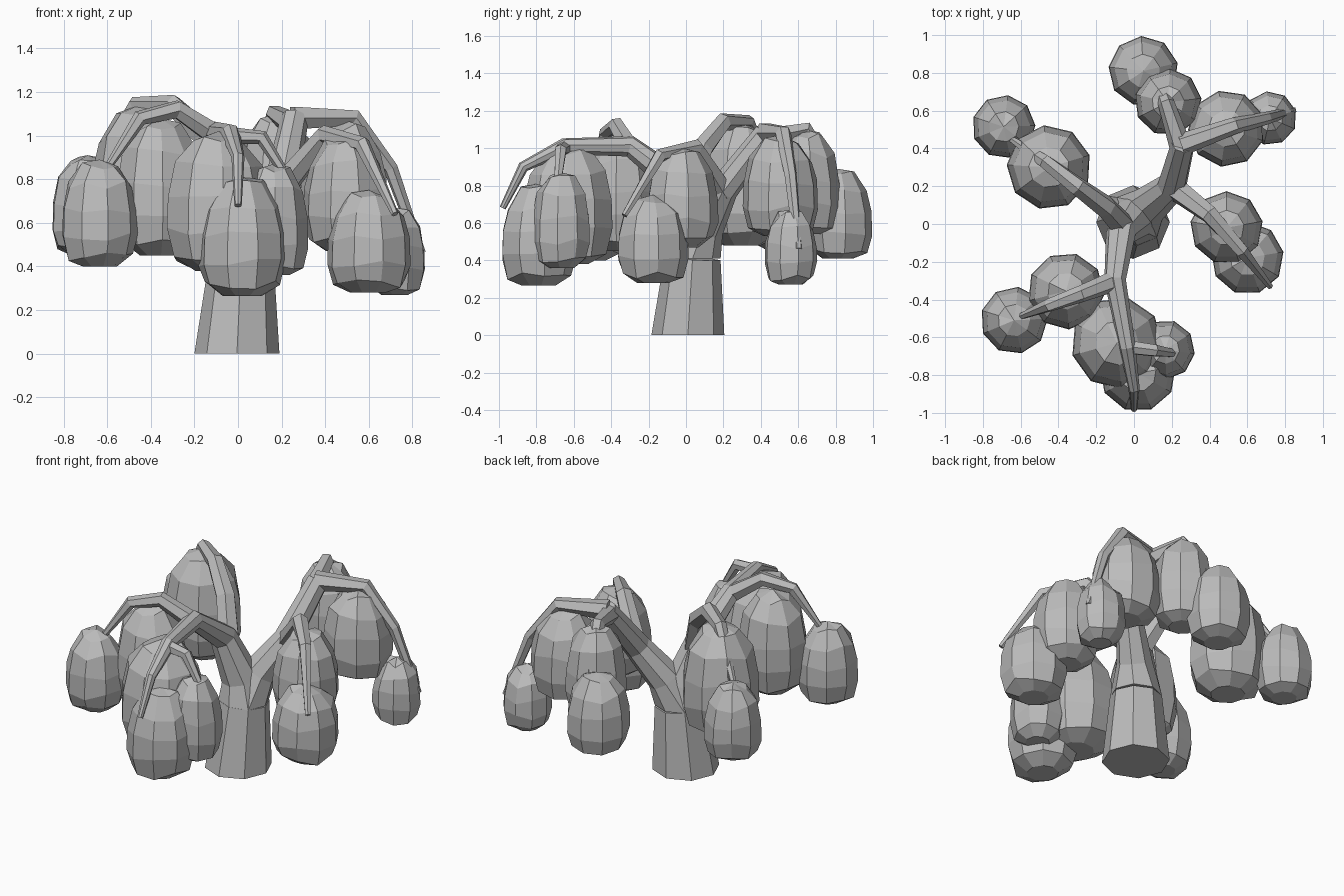
import bpy, bmesh, math, random
from mathutils import Vector

if "Cube" in bpy.data.objects:
    bpy.data.objects.remove(bpy.data.objects["Cube"])

random.seed(4)

grey = bpy.data.materials.new("plain_grey")
grey.diffuse_color = (0.5, 0.5, 0.5, 1)
grey.use_nodes = True
grey.node_tree.nodes["Principled BSDF"].inputs["Base Color"].default_value = grey.diffuse_color


def finish(bm, name):
    bmesh.ops.recalc_face_normals(bm, faces=bm.faces)
    me = bpy.data.meshes.new(name)
    bm.to_mesh(me)
    bm.free()
    me.materials.append(grey)
    ob = bpy.data.objects.new(name, me)
    bpy.context.collection.objects.link(ob)
    return ob


def limb(name, path, sides=6):
    """Tapered tube along (x, y, z, radius) points, rings mitred at the bends."""
    bm = bmesh.new()
    pts = [Vector(p[:3]) for p in path]
    rings, side = [], Vector((1, 0, 0))
    for i, p in enumerate(pts):
        a = (p - pts[i - 1]).normalized() if i else Vector((0, 0, 0))
        b = (pts[i + 1] - p).normalized() if i < len(pts) - 1 else Vector((0, 0, 0))
        t = (a + b).normalized()
        if i == 0 and p.z < 0.45:
            t = Vector((0, 0, 1))          # level cut on the ground and at the fork
        side = (side - t * side.dot(t)).normalized()
        up = t.cross(side)
        r = path[i][3]
        rings.append([bm.verts.new(p + r * (side * math.cos(k * math.tau / sides)
                                            + up * math.sin(k * math.tau / sides)))
                      for k in range(sides)])
    for r0, r1 in zip(rings, rings[1:]):
        for k in range(sides):
            n = (k + 1) % sides
            bm.faces.new((r0[k], r0[n], r1[n], r1[k]))
    bm.faces.new(rings[0])
    bm.faces.new(rings[-1])
    return finish(bm, name)


# foliage outline: (relative radius, relative height)
OUTLINE = [(0.45, 0.0), (0.86, 0.09), (1.0, 0.28), (0.98, 0.52), (0.84, 0.76), (0.48, 0.94)]


def foliage(name, x, y, r, z0, z1, sides=9):
    """Faceted egg with a blunt underside and uneven rings."""
    bm = bmesh.new()
    turn = random.uniform(0, 1)
    rings = []
    for j, (rr, h) in enumerate(OUTLINE):
        ring = []
        for k in range(sides):
            a = turn + k * math.tau / sides
            dz = random.uniform(-.02, .02) if j else 0
            ring.append(bm.verts.new((x + 1.02 * r * rr * math.cos(a),
                                      y + 1.02 * r * rr * math.sin(a),
                                      z0 + h * (z1 - z0) + dz)))
        rings.append(ring)
    for r0, r1 in zip(rings, rings[1:]):
        for k in range(sides):
            n = (k + 1) % sides
            bm.faces.new((r0[k], r0[n], r1[n], r1[k]))
    bm.faces.new(rings[0])
    top = bm.verts.new((x, y, z1))
    for k in range(sides):
        bm.faces.new((rings[-1][k], rings[-1][(k + 1) % sides], top))
    return finish(bm, name)


# trunk, with the two main branches growing out of its top ring
limb("trunk", [(-.005, 0.01, 0, .195), (0.015, 0.035, .41, .15)], 8)
limb("front_branch", [(0.015, 0.035, .41, .15), (0, 0.03, .55, .115), (-.07, -.05, .82, .08),
                      (-.10, -.30, 1.01, .058), (-.035, -.65, 1.01, .044),
                      (0, -.87, .90, .03), (0, -.98, .68, .017)], 8)
limb("front_right_twig", [(-.04, -.65, 1.0, .04), (.11, -.67, .99, .034), (.25, -.69, .77, .017)])
limb("front_left_twig", [(-.10, -.30, 1.0, .055), (-.28, -.37, 1.12, .045),
                         (-.45, -.43, 1.08, .036), (-.60, -.49, .85, .017)])
# left back branch
limb("left_branch", [(-.05, -.02, .75, .07), (-.15, .09, 1.0, .06), (-.30, .20, 1.14, .05),
                     (-.47, .33, 1.14, .04), (-.65, .45, .86, .017)])
# right back branch with its three arms
limb("back_branch", [(0.015, 0.035, .41, .15), (.08, .10, .58, .105), (.20, .20, .78, .08),
                     (.26, .43, 1.08, .064)], 8)
limb("back_twig", [(.25, .40, 1.05, .06), (.17, .64, 1.10, .044), (.13, .75, .93, .032),
                   (.09, .82, .66, .017)])
limb("back_right_twig", [(.25, .42, 1.08, .06), (.53, .52, 1.08, .044), (.70, .56, .85, .034),
                         (.84, .60, .46, .022)])
limb("right_branch", [(.20, .20, .76, .065), (.40, .05, 1.0, .05), (.57, -.14, .96, .038),
                      (.72, -.33, .64, .017)])

# foliage clumps: x, y, radius, bottom, top
CLUMPS = [
    (.05, .81, .182, .41, .89), (.18, .645, .175, .54, 1.10),
    (.49, .505, .20, .53, 1.07), (.72, .56, .14, .27, .67),
    (.49, -.02, .19, .47, 1.0), (.60, -.18, .19, .28, .75),
    (-.09, -.63, .24, .38, 1.02), (.02, -.79, .20, .265, .81),
    (.165, -.665, .155, .36, .87), (-.36, -.355, .20, .45, 1.08),
    (-.635, -.51, .175, .40, .89), (-.45, .30, .22, .48, 1.14),
    (-.69, .515, .165, .45, .91),
]
for i, c in enumerate(CLUMPS):
    foliage("foliage_%02d" % (i + 1), *c)
